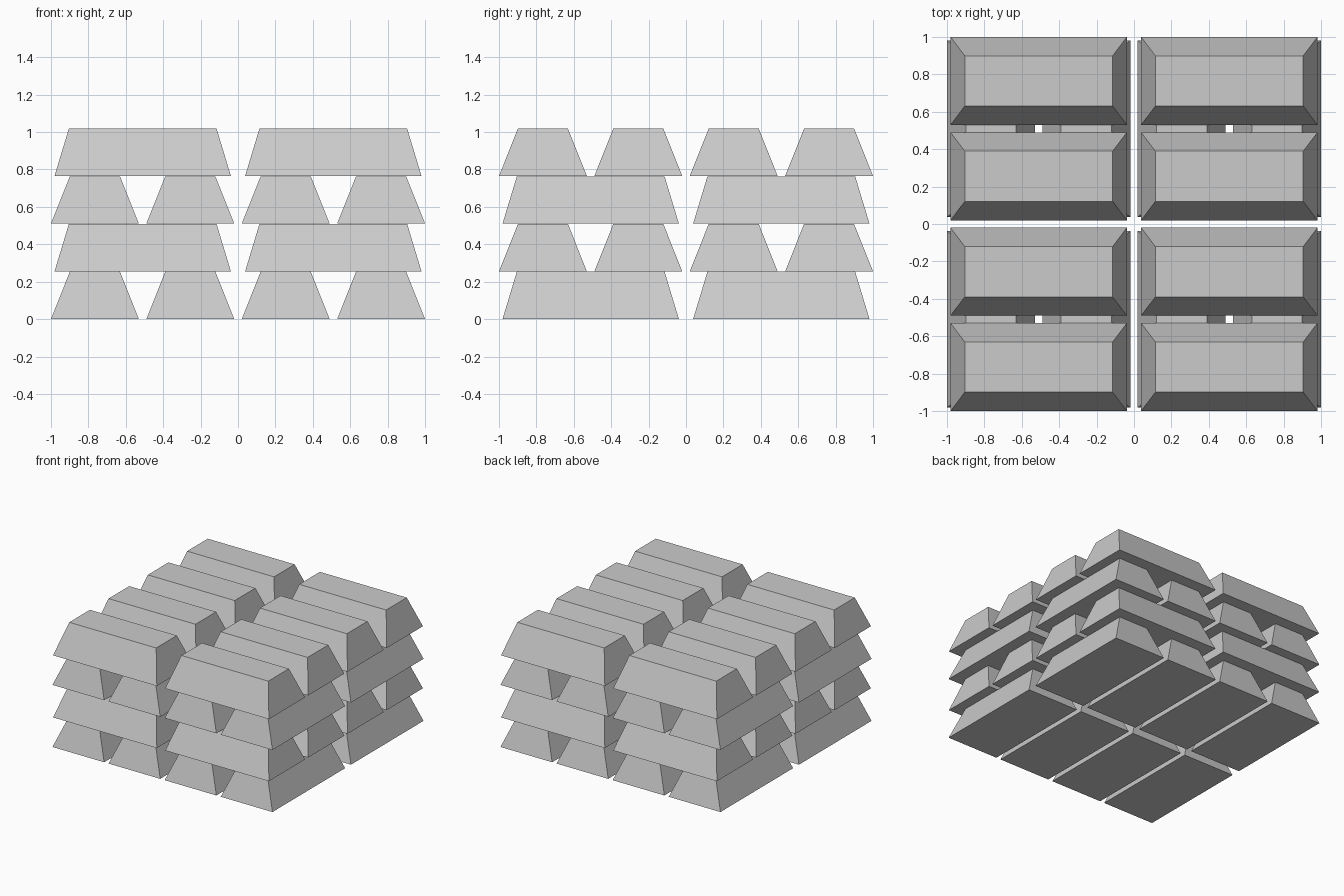
import bpy, math

if "Cube" in bpy.data.objects:
    bpy.data.objects.remove(bpy.data.objects["Cube"])

PITCH = 0.255          # layer spacing
HEIGHT = 0.2535        # bar height, leaving a hairline gap between layers
BASE = (0.943, 0.47)   # bottom length, width
TOP = (0.79, 0.268)    # top length, width


def ingot_mesh():
    """Tapered bar, long side along x, standing on z = 0."""
    corners = [(-1, -1), (1, -1), (1, 1), (-1, 1)]
    verts = [(sx * l / 2, sy * w / 2, z)
             for (l, w), z in ((BASE, 0), (TOP, HEIGHT)) for sx, sy in corners]
    faces = [(3, 2, 1, 0), (4, 5, 6, 7)]
    faces += [(i, (i + 1) % 4, (i + 1) % 4 + 4, i + 4) for i in range(4)]
    mesh = bpy.data.meshes.new("ingot")
    mesh.from_pydata(verts, [], faces)
    return mesh


# Four layers of 2 x 4 bars, alternating direction
mesh = ingot_mesh()
for layer in range(4):
    along_y = layer % 2 == 0
    for a in (-0.5095, 0.5095):
        for b in (-0.765, -0.255, 0.255, 0.765):
            bar = bpy.data.objects.new("ingot_bar", mesh)
            bar.location = (b, a, layer * PITCH) if along_y else (a, b, layer * PITCH)
            bar.rotation_euler.z = math.pi / 2 if along_y else 0
            bpy.context.collection.objects.link(bar)
